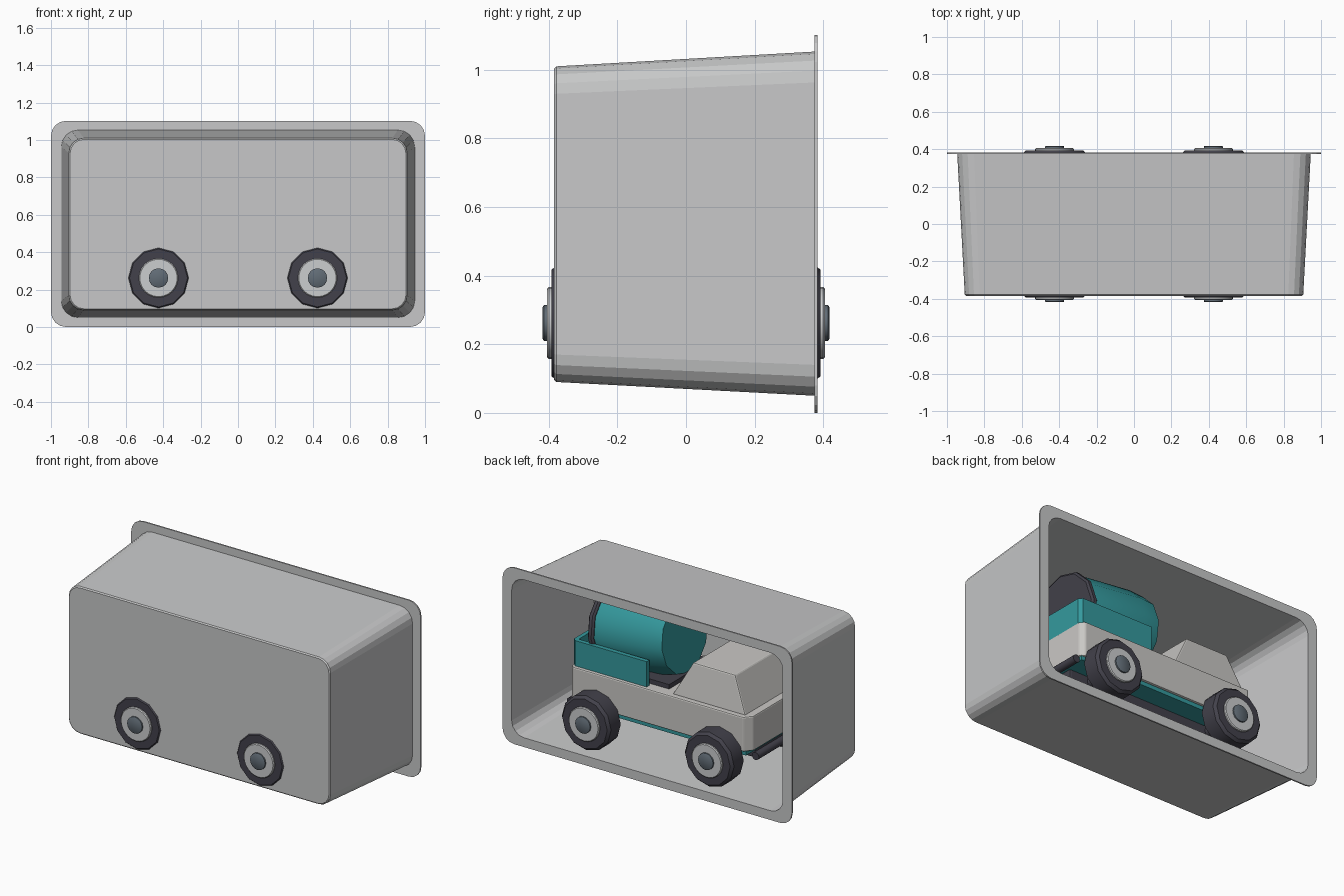
import bpy, bmesh, math
from mathutils import Matrix, Vector

if "Cube" in bpy.data.objects:
    bpy.data.objects.remove(bpy.data.objects["Cube"])


def mat(name, col):
    m = bpy.data.materials.new(name)
    m.diffuse_color = (*col, 1)
    m.use_nodes = True
    m.node_tree.nodes["Principled BSDF"].inputs["Base Color"].default_value = m.diffuse_color
    return m


TRAY = mat("tray_grey", (0.57, 0.575, 0.58))
BODY = mat("body_grey", (0.59, 0.58, 0.56))
TEAL = mat("teal", (0.035, 0.32, 0.34))
DARK = mat("rubber_dark", (0.055, 0.053, 0.07))
RIM = mat("rim_light_grey", (0.60, 0.61, 0.62))
HUB = mat("hub_slate", (0.12, 0.15, 0.18))


def finish(name, bm, material, smooth=None):
    bmesh.ops.recalc_face_normals(bm, faces=bm.faces)
    me = bpy.data.meshes.new(name)
    bm.to_mesh(me)
    bm.free()
    me.materials.append(material)
    ob = bpy.data.objects.new(name, me)
    bpy.context.collection.objects.link(ob)
    if smooth:
        bpy.context.view_layer.objects.active = ob
        ob.select_set(True)
        bpy.ops.object.shade_smooth_by_angle(angle=math.radians(smooth))
        ob.select_set(False)
    return ob


def bevel(ob, width, segments=2):
    b = ob.modifiers.new("bevel", "BEVEL")
    b.width, b.segments = width, segments
    return ob


def box(name, lo, hi, material, width=0.0):
    bm = bmesh.new()
    bmesh.ops.create_cube(bm, size=1)
    for v in bm.verts:
        v.co = Vector([(a + b) / 2 + c * (b - a) for a, b, c in zip(lo, hi, v.co)])
    ob = finish(name, bm, material)
    return bevel(ob, width) if width else ob


def lathe(name, profile, sides, origin, axis, material, turn=0.0, smooth=35):
    """Revolve (radius, distance) points around an axis, with capped ends."""
    rot = Vector(axis).to_track_quat("Z", "Y").to_matrix().to_4x4()
    M = Matrix.Translation(origin) @ rot
    bm = bmesh.new()
    rings = []
    for r, t in profile:
        rings.append([bm.verts.new(M @ Vector((r * math.cos(a), r * math.sin(a), t)))
                      for a in [turn + 2 * math.pi * i / sides for i in range(sides)]])
    for A, B in zip(rings, rings[1:]):
        for i in range(sides):
            j = (i + 1) % sides
            bm.faces.new((A[i], A[j], B[j], B[i]))
    bm.faces.new(rings[0])
    bm.faces.new(rings[-1])
    return finish(name, bm, material, smooth)


def rounded(hx, z0, z1, r, n=4):
    """Rounded rectangle in the x/z plane."""
    pts = []
    for k, (cx, cz) in enumerate([(hx - r, z1 - r), (r - hx, z1 - r),
                                  (r - hx, z0 + r), (hx - r, z0 + r)]):
        for i in range(n + 1):
            a = math.pi / 2 * (k + i / n)
            pts.append((cx + r * math.cos(a), cz + r * math.sin(a)))
    return pts


# Open tray with a flange: outside from front wall to flange, then back inside
bm = bmesh.new()
loops = []
for y, hx, z0, z1, r in [
        (-0.385, 0.898, 0.097, 1.003, 0.075), (-0.378, 0.905, 0.090, 1.010, 0.08),
        (0.374, 0.945, 0.050, 1.053, 0.09), (0.374, 1.0, 0.0, 1.102, 0.08),
        (0.383, 1.0, 0.0, 1.102, 0.08), (0.383, 0.937, 0.058, 1.045, 0.085),
        (-0.373, 0.897, 0.098, 1.002, 0.075)]:
    loops.append([bm.verts.new((x, y, z)) for x, z in rounded(hx, z0, z1, r)])
for A, B in zip(loops, loops[1:]):
    for i in range(len(A)):
        j = (i + 1) % len(A)
        bm.faces.new((A[i], A[j], B[j], B[i]))
bm.faces.new(loops[0])
bm.faces.new(loops[-1])
finish("tray", bm, TRAY)

# Wheels: tyre, rim and hub on both sides of each axle
for tag, x in (("front", -0.425), ("rear", 0.425)):
    for side, s in (("left", 1), ("right", -1)):
        o, ax = (x, 0, 0.262), (0, s, 0)
        lathe(f"{tag}_tyre_{side}", [(0.15, 0.265), (0.17, 0.28), (0.17, 0.375),
              (0.155, 0.392)], 12, o, ax, DARK, smooth=31)
        lathe(f"{tag}_rim_{side}", [(0.105, 0.38), (0.105, 0.40), (0.10, 0.405)],
              24, o, ax, RIM)
        lathe(f"{tag}_hub_{side}", [(0.052, 0.39), (0.052, 0.414), (0.046, 0.418)],
              16, o, ax, HUB)
    lathe(f"{tag}_axle", [(0.03, -0.28), (0.03, 0.28)], 12, (x, 0, 0.262), (0, 1, 0), DARK)

# Chassis, lower sill plate and the two bumper bars
box("chassis", (-0.58, -0.14, 0.22), (0.58, 0.14, 0.30), DARK, 0.01)
box("sill_plate", (-0.60, -0.265, 0.29), (0.60, 0.265, 0.32), TEAL)
for tag, x in (("front", -0.655), ("rear", 0.625)):
    lathe(f"{tag}_bumper", [(0.024, -0.25), (0.024, 0.25)], 12, (x, 0, 0.295), (0, 1, 0), DARK)

# Main body: plan outline with cut corners, extruded upward
bm = bmesh.new()
half = [(-0.63, 0.23), (-0.59, 0.28), (0.585, 0.28), (0.61, 0.255)]
plan = half + [(x, -y) for x, y in reversed(half)]
face = bm.faces.new([bm.verts.new((x, y, 0.315)) for x, y in plan])
up = bmesh.ops.extrude_face_region(bm, geom=[face])["geom"]
for v in up:
    if isinstance(v, bmesh.types.BMVert):
        v.co.z = 0.532
bm.faces.new([v for v in bm.verts if v.co.z < 0.4][:len(plan)]) if face.is_valid is False else None
bevel(finish("body", bm, BODY), 0.008)

# Tapered cab
cab = box("cab", (-0.586, -0.25, 0.525), (-0.08, 0.25, 0.745), BODY)
for v in cab.data.vertices:
    if v.co.z > 0.6:
        v.co.x = -0.49 if v.co.x < -0.3 else -0.20
        v.co.y = math.copysign(0.215, v.co.y)
bevel(cab, 0.008)

# Rear bed: dark floor with a teal wall on three sides
box("bed_floor", (-0.03, -0.21, 0.525), (0.58, 0.21, 0.56), DARK)
bm = bmesh.new()
outer = [(0.09, 0.26), (0.585, 0.26), (0.605, 0.24)]
inner = [(0.09, 0.232), (0.577, 0.232), (0.579, 0.23)]
outer += [(x, -y) for x, y in reversed(outer)]
inner += [(x, -y) for x, y in reversed(inner)]
grid = [[bm.verts.new((x, y, z)) for x, y in path]
        for path, z in ((outer, 0.53), (outer, 0.69), (inner, 0.69), (inner, 0.53))]
for k in range(4):
    A, B = grid[k], grid[(k + 1) % 4]
    for i in range(5):
        bm.faces.new((A[i], A[i + 1], B[i + 1], B[i]))
for end in (0, 5):
    bm.faces.new([g[end] for g in grid])
finish("bed_walls", bm, TEAL)

# Tilted drum with a dark ring at the rear end
rear, tip = Vector((0.51, 0, 0.72)), Vector((0.01, 0, 0.775))
axis = tip - rear
lathe("drum", [(0.235, 0.03), (0.24, 0.10), (0.24, 0.40), (0.225, axis.length)], 12,
      rear, axis, TEAL)
lathe("drum_ring", [(0.24, 0), (0.252, 0.01), (0.252, 0.03), (0.24, 0.04)], 12,
      rear, axis, DARK, smooth=31)
